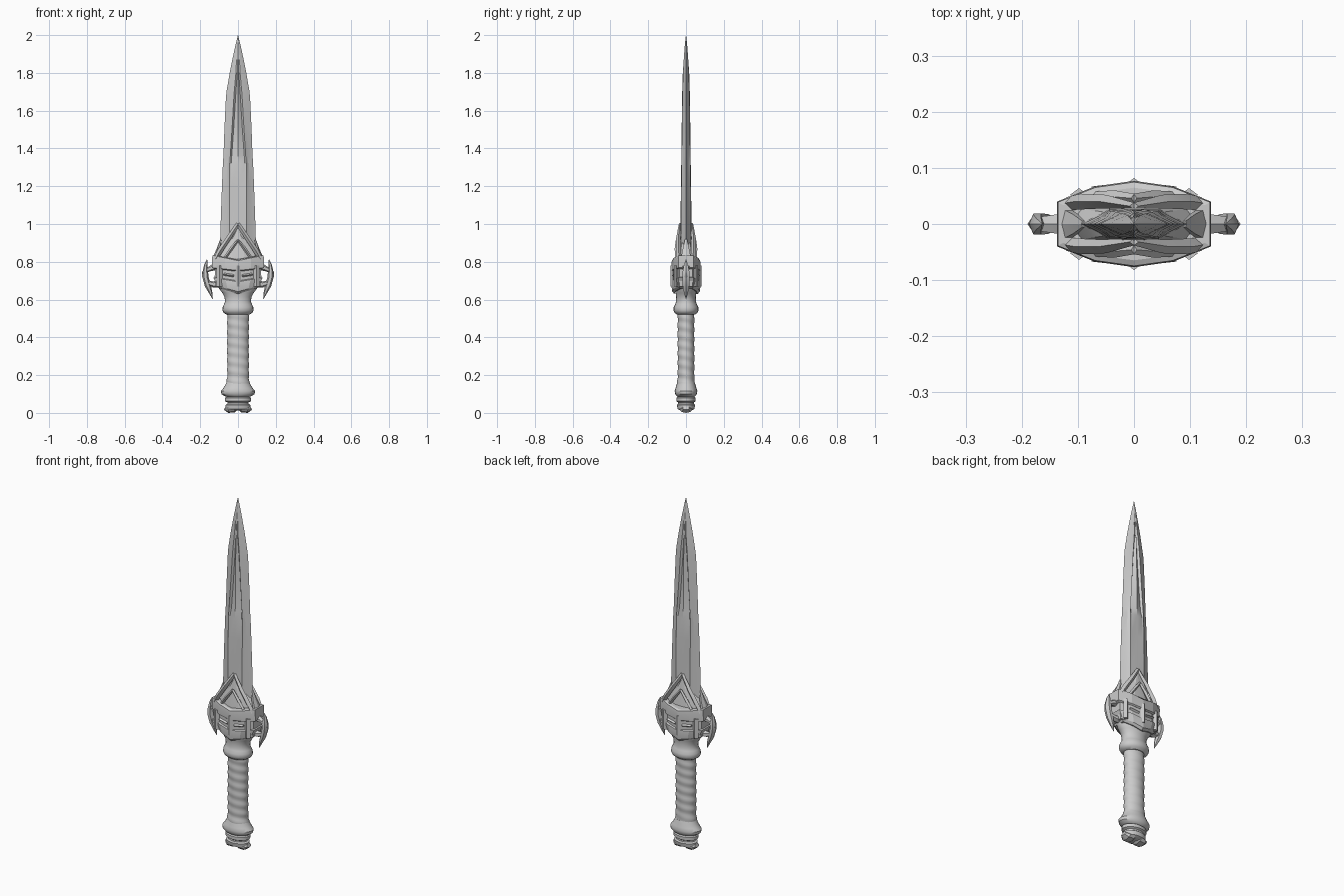
import bpy, bmesh, math
from mathutils import Vector


def skin(name, rings, angle=30):
    """Bridge matching rings of points into a closed solid."""
    bm = bmesh.new()
    vs = [[bm.verts.new(p) for p in r] for r in rings]
    n = len(rings[0])
    for a, b in zip(vs, vs[1:]):
        for i in range(n):
            j = (i + 1) % n
            bm.faces.new((a[i], a[j], b[j], b[i]))
    bm.faces.new(vs[0][::-1])
    bm.faces.new(vs[-1])
    bmesh.ops.recalc_face_normals(bm, faces=bm.faces[:])
    me = bpy.data.meshes.new(name)
    bm.to_mesh(me)
    bm.free()
    me.shade_smooth()
    me.set_sharp_from_angle(angle=math.radians(angle))
    ob = bpy.data.objects.new(name, me)
    bpy.context.collection.objects.link(ob)
    return ob


def oval(z, rx, ry, n=24):
    return [(rx * math.cos(2 * math.pi * i / n), ry * math.sin(2 * math.pi * i / n), z) for i in range(n)]


def turned(name, profile):
    return skin(name, [oval(*p) for p in profile], 35)


def four_way(quarter):
    """Mirror a quarter outline (from +x side to the y axis) into a full loop."""
    q = quarter
    top = q + [(-x, y) for x, y in q[-2::-1]]
    start = 1 if q[0][1] == 0 else 0
    bottom = [(x, -y) for x, y in top[::-1]]
    return top + (bottom[1:-1] if start else bottom)


def tube(name, pts, radii, sides=4):
    """Faceted bar along points in a roughly x-z plane; radii = (in plane, along y)."""
    pts = [Vector(p) for p in pts]
    rings = []
    for i, p in enumerate(pts):
        t = (pts[min(i + 1, len(pts) - 1)] - pts[max(i - 1, 0)]).normalized()
        side = t.cross(Vector((0, 1, 0))).normalized()
        out = side.cross(t)
        a, b = radii[i]
        rings.append([p + side * a * math.cos(2 * math.pi * k / sides)
                      + out * b * math.sin(2 * math.pi * k / sides) for k in range(sides)])
    return skin(name, rings, 25)


# Blade: bevelled edges, raised centre, converging fullers near the tip
rings = []
for z, w, t, f, d in [(0.78, .098, .031, .034, .95), (1.0, .092, .029, .034, .93), (1.2, .085, .027, .036, .88),
                      (1.32, .08, .025, .036, .85), (1.36, .077, .025, .033, .5), (1.5, .072, .023, .023, .45),
                      (1.65, .065, .021, .014, .45), (1.70, .061, .020, .011, .5), (1.80, .044, .017, .004, .7),
                      (1.87, .030, .012, .003, .9), (1.94, .015, .007, .002, .9), (2.0, .0006, .0005, .0001, .9)]:
    rings.append([(x, y, z) for x, y in four_way(
        [(w, 0), (.68 * w, .5 * t), (f + .18 * (w - f), .93 * t), (f, d * t), (0, t)])])
skin("blade", rings, 12)

# Pommel with stacked rings
turned("pommel", [(.012, .052, .028), (.02, .066, .044), (.042, .066, .049), (.048, .056, .042), (.056, .056, .042),
                  (.062, .070, .051), (.080, .070, .051), (.085, .060, .045), (.090, .074, .051),
                  (.100, .088, .057), (.116, .090, .060), (.132, .077, .055), (.150, .066, .050), (.165, .060, .045)])
for s in (-1, 1):
    tube("pommel_foot", [(s * .006, 0, .022), (s * .02, 0, .018), (s * .05, 0, .018), (s * .070, 0, .026)],
         [(.008, .02), (.016, .036), (.018, .034), (.010, .018)], 8)

# Grip with spiral leather wrap
rings = []
for k in range(49):
    z = .14 + .40 * k / 48
    h = k / 48
    ring = []
    for i in range(24):
        a = 2 * math.pi * i / 24
        m = 1 + .035 * math.sin(2 * math.pi * h * 8 + a) + .012 * math.sin(3 * a + 9 * h)
        flare = 1 + .12 * max(0, .12 - h) / .12
        ring.append((.057 * m * flare * math.cos(a), .044 * m * flare * math.sin(a), z))
    rings.append(ring)
skin("grip", rings, 40)

# Collar and flared neck below the guard
turned("collar", [(.520, .060, .048), (.530, .076, .060), (.542, .082, .066), (.560, .081, .065), (.575, .074, .057),
                  (.590, .068, .053), (.615, .072, .052), (.635, .083, .055), (.665, .105, .062), (.70, .11, .062)])


# Guard: core plus two angled bands with a keeled front
def band(name, levels):
    rings = []
    for z, sx, sy, tilt in levels:
        q = four_way([(.137, .040), (.070, .067), (0, .077)])
        rings.append([(x * sx, y * sy, z + tilt * abs(x) / .137) for x, y in q])
    return skin(name, rings, 12)


band("guard_core", [(.65, .86, .86, .02), (.70, .90, .88, .02), (.80, .88, .86, .02)])
band("upper_band", [(.748, .90, .88, .015), (.754, 1, .98, .015), (.790, 1, 1, .025),
                    (.806, .99, .97, .028), (.812, .92, .84, .022)])
band("lower_band", [(.630, .72, .80, .03), (.642, .80, .95, .03), (.672, .88, 1, .025),
                    (.694, .95, .98, .022), (.700, .86, .86, .02)])
for y in (-1, 1):
    for x, yy in ((-.098, .052), (0, .070), (.098, .052)):
        tube("guard_post", [(x, y * yy, .67), (x, y * yy, .78)], [(.016, .012)] * 2)
    for s in (-1, 1):
        tube("slot_insert", [(s * .022, y * .064, .726), (s * .075, y * .058, .734)], [(.007, .009)] * 2)

# Guard crest: tapered wedge rising over the blade root
rings = []
for z, w, t in [(.79, .122, .060), (.83, .115, .055), (.87, .092, .048), (.92, .058, .041), (.985, .008, .031)]:
    rings.append([(x, y, z) for x, y in four_way([(w, 0), (w * .8, t * .5), (w * .3, t * .86), (0, t * .9)])])
skin("crest", rings, 15)

# Chevron trim, inner rib and side shoulders
for s in (-1, 1):
    for y in (-1, 1):
        tube("chevron_trim", [(s * .120, y * .036, .812), (s * .095, y * .040, .858), (s * .05, y * .040, .925),
                              (0, y * .032, 1.0)], [(.012, .012), (.014, .014), (.013, .012), (.010, .006)])
        tube("inner_chevron", [(s * .070, y * .048, .82), (s * .035, y * .049, .87), (0, y * .046, .915)],
             [(.008, .010), (.009, .011), (.006, .008)])
    tube("side_shoulder", [(s * .118, 0, .79), (s * .119, 0, .825), (s * .104, 0, .865), (s * .09, 0, .92)],
         [(.012, .034), (.013, .030), (.010, .020), (.004, .006)], 6)

# Side horns: crescent with two connecting arms
for s in (-1, 1):
    tube("horn", [(s * .164, 0, .812), (s * .170, 0, .785), (s * .173, 0, .75), (s * .171, 0, .715),
                  (s * .160, 0, .675), (s * .146, 0, .640), (s * .134, 0, .603)],
         [(.001, .001), (.009, .012), (.014, .020), (.016, .022), (.016, .020), (.010, .013), (.001, .001)], 6)
    tube("horn_upper_arm", [(s * .115, 0, .775), (s * .145, 0, .765), (s * .172, 0, .752)],
         [(.022, .024), (.014, .018), (.010, .014)], 6)
    tube("horn_lower_arm", [(s * .100, 0, .685), (s * .130, 0, .680), (s * .162, 0, .690)],
         [(.022, .024), (.016, .020), (.012, .014)], 6)
    tube("horn_barb", [(s * .172, 0, .70), (s * .183, 0, .722), (s * .189, 0, .748)],
         [(.010, .012), (.007, .010), (.001, .001)])
